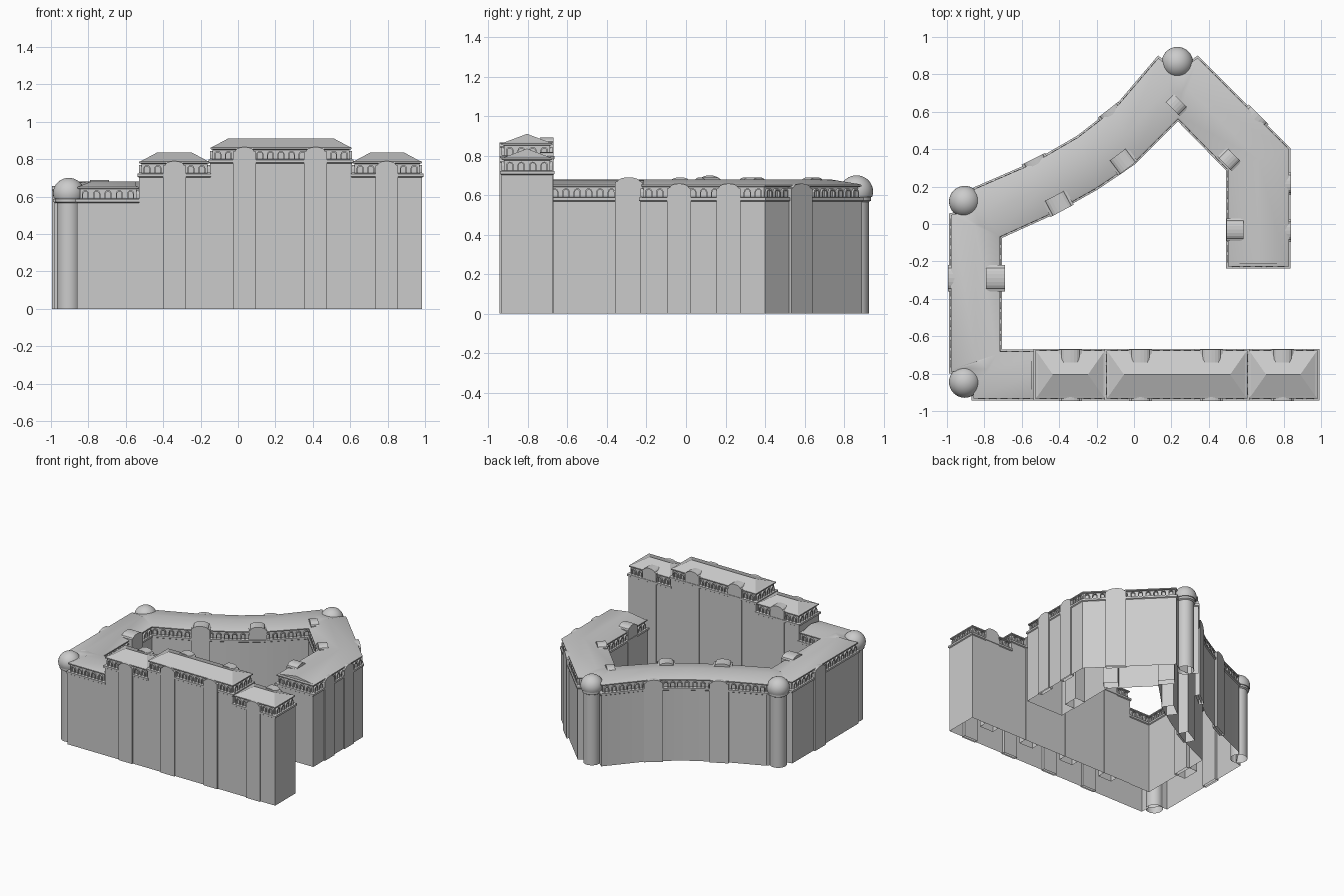
import bpy, bmesh
from math import sin, cos, pi, radians, hypot
from mathutils import Vector, Matrix

if "Cube" in bpy.data.objects:
    bpy.data.objects.remove(bpy.data.objects["Cube"])


def make(name, verts, faces, smooth=False):
    me = bpy.data.meshes.new(name)
    me.from_pydata([tuple(v) for v in verts], [], faces)
    ob = bpy.data.objects.new(name, me)
    bpy.context.collection.objects.link(ob)
    if smooth:
        bpy.ops.object.select_all(action='DESELECT')
        ob.select_set(True)
        bpy.context.view_layer.objects.active = ob
        bpy.ops.object.shade_smooth_by_angle(angle=radians(30))
    return ob


def normal(a, b):
    d = (Vector(b) - Vector(a)).normalized()
    return Vector((-d.y, d.x))


def offset(pts, d):
    """Mitred offset of a clockwise outline (positive = outwards)."""
    out = []
    for i, p in enumerate(pts):
        n1 = normal(pts[i - 1], p)
        n2 = normal(p, pts[(i + 1) % len(pts)])
        out.append(Vector(p) + d * (n1 + n2) / (1 + n1.dot(n2)))
    return out


def block(name, pts, stations, h, roof, open_edges, hip=0.0):
    """Open-bottomed wall with cornice, frieze, eave and ridged roof."""
    profile = [(0, 0), (0, .56), (0, h - .005), (.008, h), (.008, h + .015), (-.014, h + .018),
               (-.014, h + .068), (-.002, h + .072), (-.002, h + .08), (-.016, h + .085)]
    n = len(pts)
    verts, faces = [], []
    for d, z in profile:
        verts += [(p.x, p.y, z) for p in offset(pts, d)]
    for k in range(len(profile) - 1):
        for i in range(n):
            if k == 0 and i in open_edges:
                continue
            j = (i + 1) % n
            a, b = k * n, (k + 1) * n
            faces.append((a + j, a + i, b + i, b + j))
    # ridge halfway between the two sides of the roof
    top = (len(profile) - 1) * n
    mids = [(Vector(verts[top + o]) + Vector(verts[top + q])) / 2 for o, q in stations]
    axis = (mids[-1] - mids[0]).normalized()
    mids[0] += axis * hip
    mids[-1] -= axis * hip
    base = len(verts)
    verts += [(m.x, m.y, roof) for m in mids]
    for s in range(len(stations) - 1):
        (o1, q1), (o2, q2) = stations[s], stations[s + 1]
        m1, m2 = base + s, base + s + 1
        if o1 != o2:
            faces.append((top + o2, top + o1, m1, m2))
        faces.append((top + q1, top + q2, m2, m1) if q1 != q2 else (top + q1, m2, m1))
    (o1, q1), (o2, q2) = stations[0], stations[-1]
    faces.append((top + o1, top + q1, base))
    faces.append((top + q2, top + o2, base + len(mids) - 1))
    make(name, verts, faces, smooth=(hip == 0))
    arches(name + "_arches", offset(pts, -.014), h + .018)


def arches(name, pts, z):
    """Row of small arch hoods standing on the cornice."""
    verts, faces = [], []

    def outline(w, rise):
        return [(w, 0)] + [(w * cos(pi * k / 6), rise + w * sin(pi * k / 6)) for k in range(7)] + [(-w, 0)]
    outer, inner = outline(.019, .025), outline(.012, .025)
    for i, p in enumerate(pts):
        q = pts[(i + 1) % len(pts)]
        length = (q - p).length
        if length < .12:
            continue
        t, nrm = (q - p).normalized(), normal(p, q)
        count = round(length / .056)
        for c in range(count):
            centre = p + t * length * (c + .5) / count
            b, m = len(verts), len(outer)
            for prof, d in ((outer, 0), (outer, .014), (inner, .014), (inner, 0)):
                for u, v in prof:
                    w = centre - t * u + nrm * d
                    verts.append((w.x, w.y, z + v))
            for r in range(3):
                for k in range(m - 1):
                    a = b + r * m + k
                    faces.append((a, a + 1, a + m + 1, a + m))
    make(name, verts, faces)


def pilaster(name, x, y, angle, width, depth, top):
    """Full-height bay with a shallow arched head."""
    w, d = width / 2, depth / 2
    prof = [(-w, 0), (w, 0), (w, top - .025)]
    prof += [(w * .8 * cos(pi * k / 8), top - .02 + .02 * sin(pi * k / 8)) for k in range(9)]
    prof += [(-w, top - .025)]
    n = len(prof)
    rot = Matrix.Rotation(radians(angle), 3, 'Z')
    verts = [rot @ Vector((u, s, z)) + Vector((x, y, 0)) for s in (-d, d) for u, z in prof]
    faces = [tuple(range(n)), tuple(range(2 * n - 1, n - 1, -1))]
    faces += [(i, i + n, (i + 1) % n + n, (i + 1) % n) for i in range(1, n)]
    make(name, verts, faces)


def tower(name, x, y):
    """Round corner tower with a domed cap."""
    prof = [(.063, 0), (.063, .565), (.074, .572), (.074, .588), (.07, .592)]
    prof += [(.084 * cos(a), .618 + .082 * sin(a)) for a in [pi / 2 * k / 9 for k in range(-2, 9)]]
    n = 32
    verts = [(x + r * cos(2 * pi * i / n), y + r * sin(2 * pi * i / n), z) for r, z in prof for i in range(n)]
    verts.append((x, y, .70))
    faces = [(k * n + i, k * n + (i + 1) % n, (k + 1) * n + (i + 1) % n, (k + 1) * n + i)
             for k in range(len(prof) - 1) for i in range(n)]
    last = (len(prof) - 1) * n
    faces += [(last + i, last + (i + 1) % n, len(verts) - 1) for i in range(n)]
    make(name, verts, faces, True)


# Low wing wrapping around the courtyard: outer side, then inner side
plan = [(-.53, -.935), (-.86, -.935), (-.86, -.86), (-.92, -.79), (-.98, -.79),
        (-.98, .05), (-.93, .06), (-.88, .14), (-.85, .19), (-.55, .32), (-.30, .465),
        (-.10, .62), (.13, .89), (.19, .84), (.27, .84), (.34, .89), (.83, .40), (.83, -.23),
        (.50, -.23), (.50, .29), (.235, .56), (0, .325), (-.2, .19), (-.45, .05),
        (-.715, -.07), (-.715, -.68), (-.53, -.68)]
inner_of = [26, 25, 25, 25, 25, 24, 24, 24, 24, 23, 22, 21, 20, 20, 20, 20, 19, 18]
block("courtyard_wing", plan, list(enumerate(inner_of)), .572, .68, {26})

# Stepped front wing
for name, x0, x1, h, shut in (("front_block_left", -.53, -.15, .707, {0, 2}),
                              ("front_block_middle", -.15, .61, .782, {0, 2}),
                              ("front_block_right", .61, .985, .707, {0})):
    rect = [(x0, -.935), (x0, -.675), (x1, -.675), (x1, -.935)]
    block(name, rect, [(3, 2), (0, 1)], h, h + .128, shut, hip=.08)

# Bays on both sides of the front wing
for i, (x, h) in enumerate(((-.34, .707), (.035, .782), (.415, .782), (.795, .707))):
    pilaster(f"front_bay_{i}", x, -.93, 0, .122, .03, h + .083)
    pilaster(f"front_inner_bay_{i}", x, -.705, 0, .122, .07, h + .11)

# Bays along the outside and the courtyard side of the low wing
outer_bays = [(-.977, -.29, 90, .14), (-.53, .333, 27, .14), (-.128, .597, 38, .14),
              (.655, .574, -45, .15), (.822, .215, 90, .12), (.822, -.035, 90, .12)]
for i, (x, y, a, w) in enumerate(outer_bays):
    pilaster(f"outer_bay_{i}", x, y, a, w, .035, .658)
inner_bays = [(-.74, -.29, 90, .14, .1), (-.405, .11, 28, .14, .09), (-.06, .335, 37, .13, .09),
              (.225, .64, -45, .12, .06), (.51, .345, -45, .11, .07), (.54, -.03, 90, .12, .09)]
for i, (x, y, a, w, d) in enumerate(inner_bays):
    pilaster(f"courtyard_bay_{i}", x, y, a, w, d, .69)

# Domed corner towers
for i, (x, y) in enumerate(((-.905, -.845), (-.905, .12), (.232, .863))):
    tower(f"corner_tower_{i}", x, y)
